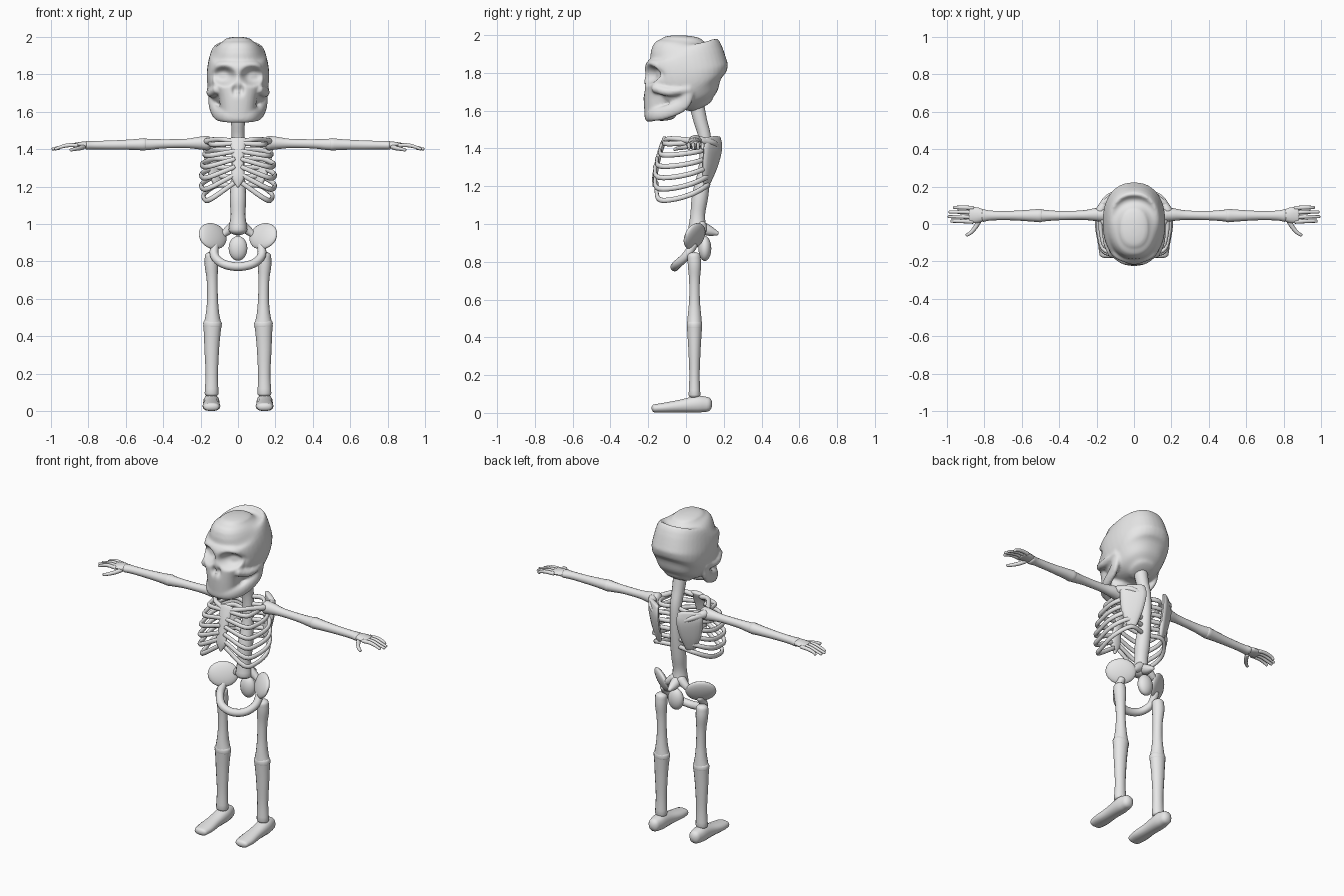
import bpy, bmesh, math
from mathutils import Vector, Matrix

if "Cube" in bpy.data.objects:
    bpy.data.objects.remove(bpy.data.objects["Cube"], do_unlink=True)

bone = bpy.data.materials.new("bone_grey")
bone.use_nodes = True
bone.diffuse_color = (0.8, 0.8, 0.8, 1)
bone.node_tree.nodes["Principled BSDF"].inputs["Base Color"].default_value = (0.8, 0.8, 0.8, 1)

X, Y, Z = Vector((1, 0, 0)), Vector((0, 1, 0)), Vector((0, 0, 1))


def finish(name, bm, mirror=False):
    """Turn a bmesh into a smooth shaded object, optionally mirrored left to right."""
    bmesh.ops.recalc_face_normals(bm, faces=bm.faces)
    mesh = bpy.data.meshes.new(name)
    bm.to_mesh(mesh)
    bm.free()
    mesh.materials.append(bone)
    mesh.shade_smooth()
    mesh.set_sharp_from_angle(angle=math.radians(50))
    obj = bpy.data.objects.new(name, mesh)
    bpy.context.scene.collection.objects.link(obj)
    if mirror:
        obj.modifiers.new("Mirror", "MIRROR").use_mirror_merge = False
    return obj


def spline(keys, steps):
    """Catmull-Rom through keys of (x, y, z, half width, half depth)."""
    k = [Vector(p if len(p) == 5 else (*p, p[3])) for p in keys]
    k = [k[0] * 2 - k[1]] + k + [k[-1] * 2 - k[-2]]
    out = []
    for i in range(1, len(k) - 2):
        a, b, c, d = k[i - 1:i + 3]
        for s in range(steps):
            t = s / steps
            out.append((b * 2 + (c - a) * t + (a * 2 - b * 5 + c * 4 - d) * t**2
                        + (b * 3 - a - c * 3 + d) * t**3) * 0.5)
    return out + [k[-2]]


def add_tube(bm, keys, up=Z, steps=4, sides=14, dome=0.6, square=1.0):
    """Loft oval rings along a path and close it with domed ends."""
    path = spline(keys, steps)
    pos = [Vector(p[:3]) for p in path]
    rings = []
    last = len(path) - 1
    for i, p in enumerate(path):
        t = (pos[min(i + 1, last)] - pos[max(i - 1, 0)]).normalized()
        if i == 0:
            rings += [(pos[0] - t * min(p[3:]) * dome * math.sin(a), t, p, math.cos(a))
                      for a in (1.45, 1.1, 0.75, 0.4)]
        rings.append((pos[i], t, p, 1))
        if i == last:
            rings += [(pos[i] + t * min(p[3:]) * dome * math.sin(a), t, p, math.cos(a))
                      for a in (0.4, 0.75, 1.1, 1.45)]
    loops = []
    for c, t, p, f in rings:
        side = t.cross(up).normalized()
        nor = side.cross(t)
        loop = []
        for j in range(sides):
            a = math.tau * j / sides
            u, v = [math.copysign(abs(w)**square, w) for w in (math.cos(a), math.sin(a))]
            loop.append(bm.verts.new(c + side * u * p[3] * f + nor * v * p[4] * f))
        loops.append(loop)
    for a, b in zip(loops, loops[1:]):
        for j in range(sides):
            n = (j + 1) % sides
            bm.faces.new((a[j], a[n], b[n], b[j]))
    bm.faces.new(loops[0])
    bm.faces.new(loops[-1])


def tube(name, keys, mirror=False, **options):
    bm = bmesh.new()
    add_tube(bm, keys, **options)
    return finish(name, bm, mirror)


def ellipsoid(name, centre, size, turn=Matrix(), mirror=False):
    bm = bmesh.new()
    bmesh.ops.create_uvsphere(bm, u_segments=24, v_segments=14, radius=1, matrix=(
        Matrix.Translation(centre) @ turn @ Matrix.Diagonal((*size, 1))))
    return finish(name, bm, mirror)


# Skull: cranium, face, jaw and cheekbones fused into one surface
bm = bmesh.new()
add_tube(bm, [(0, -.02, 1.975, .08, .11), (0, -.02, 1.94, .125, .17), (0, -.005, 1.89, .153, .205),
              (0, .005, 1.8, .167, .222), (0, .03, 1.72, .157, .193), (0, .06, 1.665, .125, .13),
              (0, .075, 1.635, .08, .075)], up=Y, sides=40, dome=.3, square=.88)
add_tube(bm, [(0, -.12, 1.85, .13, .09), (0, -.12, 1.76, .138, .1), (0, -.13, 1.68, .105, .095),
              (0, -.135, 1.58, .09, .085)], up=Y, sides=28, dome=.4, square=.85)
half = [(.14, .01, 1.71), (.135, -.015, 1.635), (.112, -.11, 1.59), (.07, -.18, 1.578)]
jaw = half + [(0, -.2, 1.575)] + [(-x, y, z) for x, y, z in reversed(half)]
add_tube(bm, [(*p, .02, .036) for p in jaw])
for s in (-1, 1):
    add_tube(bm, [(s * .11, -.165, 1.72, .025), (s * .143, -.09, 1.7, .024), (s * .145, .02, 1.715, .022)])
skull = finish("skull", bm)
remesh = skull.modifiers.new("Fuse", "REMESH")
remesh.mode = "VOXEL"
remesh.voxel_size = 0.008
soften = skull.modifiers.new("Soften", "SMOOTH")
soften.iterations = 5
fused = bpy.data.meshes.new_from_object(skull.evaluated_get(bpy.context.evaluated_depsgraph_get()))
skull.modifiers.clear()
skull.data = fused

# Eye sockets and nose hollows pressed into the face
for v in fused.vertices:
    if v.co.y < -.08:
        x, z = abs(v.co.x), v.co.z
        eye = ((x - .078) / .056)**2 + ((z - 1.79) / .044)**2
        nose = ((x - .016) / .014)**2 + ((z - 1.715) / .024)**2
        v.co.y += .055 * math.exp(-eye**2) + .022 * math.exp(-nose)
if not fused.materials:
    fused.materials.append(bone)
fused.shade_smooth()

# Spine, sacrum and tailbone
tube("spine", [(0, .05, 1.66, .042), (0, .075, 1.55, .037), (0, .1, 1.45, .034), (0, .1, 1.3, .034),
               (0, .075, 1.15, .044), (0, .062, 1.05, .04), (0, .06, .97, .05)], up=Y)
tube("sacrum_spike", [(0, .06, .99, .035), (0, .12, .965, .028), (0, .165, .95, .012)], up=X)
tube("sacrum_wings", [(.02, .08, .99, .03), (.06, .085, .96, .022), (.095, .08, .93, .012)], True, up=Y)
ellipsoid("tailbone", (0, .1, .87), (.05, .034, .066))

# Pelvis: hip plates and front arch
lean = Matrix.Rotation(math.radians(-35), 4, "Z") @ Matrix.Rotation(math.radians(-20), 4, "X")
ellipsoid("hip_plates", (.135, .045, .935), (.088, .024, .074), lean, True)
arch = [(.125, .04, .89), (.125, 0, .83), (.08, -.045, .788)]
arch += [(0, -.06, .772)] + [(-x, y, z) for x, y, z in reversed(arch)]
tube("pelvic_arch", [(*p, .023) for p in arch], up=Y, steps=6)

# Breastbone, collarbones and shoulder blades
tube("breastbone", [(0, -.11, 1.455, .046, .014), (0, -.135, 1.39, .036, .014),
                    (0, -.155, 1.31, .03, .014), (0, -.165, 1.25, .036, .014),
                    (0, -.17, 1.2, .008, .008)], up=Y)
tube("collarbones", [(.03, -.11, 1.44, .016), (.1, -.08, 1.452, .013), (.17, .03, 1.44, .018)], True)
tube("shoulder_blades", [(.125, .138, 1.455, .07, .015), (.125, .142, 1.4, .076, .018),
                         (.12, .125, 1.3, .06, .018), (.11, .11, 1.22, .03, .013)],
     True, up=Vector((.6, .8, 0)), square=.8)
tube("shoulder_blade_ridges", [(.08, .175, 1.4, .012), (.14, .14, 1.43, .017), (.18, .07, 1.44, .026)], True)

# Ribs: each runs from the spine around the side and up to the breastbone
for i in range(6):
    f = i / 5
    back, end = 1.445 - .24 * f, 1.43 - .21 * f
    wide = (.145, .175, .188, .192, .192, .18)[i]
    drop = .02 + .055 * f
    front = -.12 - .045 * math.sin(f * 2.2)
    tube(f"ribs_{i + 1}", [(.02, .1, back, .012, .014), (wide * .65, .115, back, .011, .014),
                           (wide, .035, back - drop * .6, .011, .014),
                           (wide * .98, -.07, back - drop, .011, .014),
                           (wide * .8, front + .01, back - drop * .95, .011, .014),
                           (.02, front, end, .01, .013)], True, sides=10)

# Arms
tube("upper_arms", [(.165, .05, 1.432, .04), (.21, .05, 1.432, .034), (.28, .047, 1.43, .025),
                    (.4, .045, 1.428, .025), (.47, .045, 1.425, .03), (.51, .045, 1.425, .035, .033)], True)
tube("forearms", [(.5, .045, 1.425, .036, .034), (.56, .045, 1.424, .031, .029), (.66, .045, 1.422, .025),
                  (.76, .045, 1.421, .026, .023), (.805, .045, 1.42, .034, .024)], True)

# Hands: palm, four fingers and thumb
tube("palms", [(.81, .045, 1.422, .034, .019), (.84, .047, 1.422, .042, .017),
               (.875, .048, 1.42, .042, .013)], True)
for name, y, tip in (("little", .085, .96), ("ring", .061, .985), ("middle", .036, .99), ("index", .012, .975)):
    tube(f"{name}_fingers", [(.86, y, 1.42, .011), (.91, y + .003, 1.42, .011),
                             (.95, y + .003, 1.41, .009), (tip, y + .003, 1.4, .008)], True, sides=10)
tube("thumbs", [(.825, .02, 1.412, .013), (.845, -.015, 1.405, .012), (.87, -.045, 1.4, .01),
                (.893, -.06, 1.395, .008)], True, sides=10)

# Legs
tube("thighs", [(.142, .042, .83, .035), (.142, .045, .78, .036), (.138, .045, .7, .029),
                (.136, .045, .6, .029), (.136, .045, .52, .036), (.136, .045, .455, .05, .042)], True, up=Y)
tube("shins", [(.136, .045, .47, .05, .042), (.138, .045, .41, .044, .038), (.14, .045, .33, .039, .033),
               (.14, .045, .2, .033, .028), (.141, .045, .095, .037, .032)], True, up=Y)

# Feet
tube("feet", [(.142, .11, .045, .036, .04), (.142, .06, .046, .044, .045), (.142, -.03, .036, .043, .034),
              (.142, -.11, .028, .048, .027), (.142, -.165, .024, .042, .022)], True, dome=.8, square=.85)
